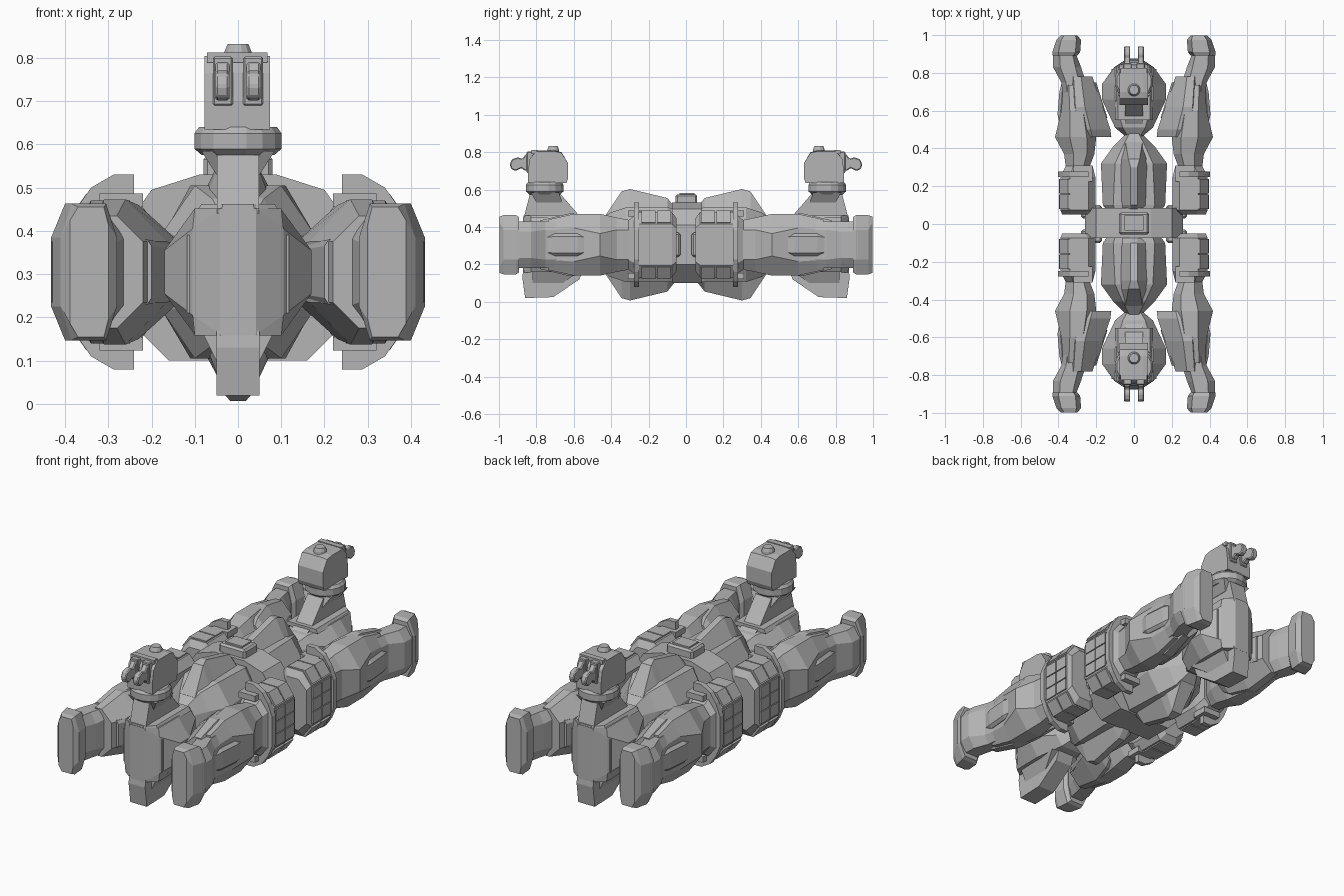
import bpy, bmesh, math

ZC = 0.305  # height of the horizontal symmetry plane of the hull
grey = bpy.data.materials.new("dark_grey")
grey.diffuse_color = (.46, .46, .46, 1)


def loft(name, rings, mx=False, my=True, bevel=0.0):
    """Skin a list of point rings, cap both ends and mirror about the world axes."""
    bm = bmesh.new()
    vs = [[bm.verts.new(p) for p in r] for r in rings]
    n = len(rings[0])
    for a, b in zip(vs, vs[1:]):
        for i in range(n):
            j = (i + 1) % n
            bm.faces.new((a[i], a[j], b[j], b[i]))
    bm.faces.new(vs[0])
    bm.faces.new(vs[-1])
    bmesh.ops.recalc_face_normals(bm, faces=bm.faces)
    me = bpy.data.meshes.new(name)
    bm.to_mesh(me)
    bm.free()
    me.materials.append(grey)
    ob = bpy.data.objects.new(name, me)
    bpy.context.collection.objects.link(ob)
    if bevel:
        b = ob.modifiers.new("bevel", 'BEVEL')
        b.width, b.segments = bevel, 1
    if mx or my:
        m = ob.modifiers.new("mirror", 'MIRROR')
        m.use_axis = (mx, my, False)
        m.use_mirror_merge = False
    return ob


def ring(y, x0, x1, x2, x3, h0, h, h3):
    """Eight-sided section at y: side heights h0 and h3, full height h between x1 and x2."""
    half = [(x0, h0), (x1, h), (x2, h), (x3, h3)]
    return ([(x, y, ZC + d) for x, d in half] +
            [(x, y, ZC - d) for x, d in reversed(half)])


def cring(y, w, wt, hs, h):
    return ring(y, -w, -wt, wt, w, hs, h, hs)


def prism_x(name, pts, a, b, **k):
    return loft(name, [[(x, y, z) for y, z in pts] for x in (a, b)], **k)


def prism_y(name, pts, a, b, **k):
    return loft(name, [[(x, y, z) for x, z in pts] for y in (a, b)], **k)


def box(name, x0, x1, y0, y1, z0, z1, **k):
    return prism_x(name, [(y0, z0), (y1, z0), (y1, z1), (y0, z1)], x0, x1, **k)


def disc(name, y, zr, n=16, **k):
    """Turned part about a vertical axis from (z, radius) pairs."""
    ang = [math.tau * (i + .5) / n for i in range(n)]
    return loft(name, [[(r * math.cos(t), y + r * math.sin(t), z) for t in ang]
                       for z, r in zr], **k)


# centre hull lobes and their ridges, above and below
loft("centre_hull", [cring(.04, .12, .09, .10, .19), cring(.10, .165, .11, .10, .20),
                     cring(.32, .175, .10, .09, .20), cring(.41, .11, .06, .08, .17),
                     cring(.48, .04, .025, .06, .11)])
loft("hull_ridge", [cring(.06, .07, .018, .18, .20), cring(.10, .07, .018, .19, .25),
                    cring(.30, .075, .018, .19, .298), cring(.345, .07, .03, .18, .285),
                    cring(.435, .05, .045, .12, .15)])

# centre cross block with its cap
prism_y("centre_block", [(-.26, .20), (-.19, .13), (-.16, .10), (-.07, .10), (.07, .10),
                         (.16, .10), (.19, .13), (.26, .20), (.26, .41), (.20, .495),
                         (.09, .53), (-.09, .53), (-.20, .495), (-.26, .41)],
        -.075, .085, my=False)
box("centre_cap", -.08, .08, -.055, .06, .50, .575, my=False, bevel=.01)
box("centre_cap_plate", -.05, .05, -.035, .045, .57, .583, my=False)
box("cross_frame", .17, .28, .03, .10, .24, .37, mx=True, bevel=.01)

# end hulls
loft("end_hull", [cring(.46, .04, .03, .06, .10), cring(.51, .10, .06, .08, .13),
                  cring(.66, .17, .10, .05, .145), cring(.74, .17, .10, .05, .145),
                  cring(.83, .105, .10, .10, .147), cring(.872, .042, .04, .145, .147)])
box("end_side_plate", .08, .118, .70, .82, .21, .39, mx=True)
loft("end_shoulder", [[(-w, .55, z), (w, .55, z), (w, .83, z), (v, .87, z),
                       (-v, .87, z), (-w, .83, z)]
                      for w, v, z in ((.10, .04, .44), (.085, .035, .462))])

# keel fins below the end hulls and necks above
prism_x("keel_fin", [(.87, .17), (.875, .13), (.86, .02), (.71, .025), (.57, .12), (.55, .17)],
        -.05, .05)
loft("keel_flank", [[(-w, a, z), (w, a, z), (w, b, z), (-w, b, z)] for w, a, b, z in
                    ((.085, .56, .82, .17), (.05, .66, .82, .10))])
prism_x("neck", [(.87, .44), (.835, .575), (.67, .575), (.57, .46), (.50, .42)], -.048, .048)
loft("neck_flare", [[(-w, a, z), (w, a, z), (w, b, z), (-w, b, z)] for w, a, b, z in
                    ((.05, .66, .80, .53), (.085, .68, .83, .585))])

# turrets
disc("turret_ring", .755, [(.575, .085), (.59, .103), (.625, .103), (.64, .092)])
loft("turret_body", [[(x, y, z) for y, z in
                      ((.64, .635), (.63, .66), (.63, .74), (.665, .80 - d), (.70, .808 - d),
                       (.80, .808 - d), (.835, .765), (.845, .70), (.845, .635))]
                     for x, d in ((-.078, .004), (-.05, 0), (.05, 0), (.074, .004))])
disc("turret_hatch", .71, [(.80, .034), (.815, .032), (.832, .025)], n=12)
box("gun_mount", .012, .058, .80, .852, .69, .803, mx=True, bevel=.004)
box("gun_crossbar", -.072, .068, .795, .825, .79, .812)
prism_x("gun_barrel", [(.84, .71), (.86, .70), (.88, .715), (.91, .70), (.935, .71),
                       (.942, .735), (.93, .762), (.90, .772), (.875, .765), (.855, .79),
                       (.78, .79), (.78, .71)], .02, .052, mx=True, bevel=.005)

# banded drums beside the centre block
loft("drum", [ring(.05, .23, .26, .33, .38, .10, .14, .09),
              ring(.075, .205, .24, .34, .39, .13, .175, .11),
              ring(.25, .205, .24, .34, .39, .13, .175, .11),
              ring(.31, .22, .25, .32, .36, .10, .13, .08)], mx=True)
for i in range(2):
    y0 = .08 + i * .082
    for j, (z0, z1) in enumerate(((.205, .268), (.273, .337), (.342, .405))):
        box(f"drum_panel_{i}_{j}", .37, .397, y0, y0 + .076, z0, z1, mx=True)
    for s in (1, -1):
        pts = [(.345, .165), (.385, .115), (.394, .12), (.35, .182), (.25, .182), (.25, .165)]
        prism_y(f"drum_band_{i}_{s}", [(x, ZC + s * d) for x, d in pts],
                y0, y0 + .076, mx=True)

# curved flange around each drum, open on the hull side
outer = [(.24, .225), (.288, .225), (.34, .195), (.375, .145), (.402, .08)]
inner = [(.375, .07), (.345, .13), (.315, .16), (.24, .165)]
flange = ([(x, ZC + d) for x, d in outer] + [(x, ZC - d) for x, d in reversed(outer)] +
          [(x, ZC - d) for x, d in reversed(inner)] + [(x, ZC + d) for x, d in inner])
prism_y("drum_flange", flange, .25, .278, mx=True)
for s in (1, -1):
    zs = sorted((ZC + s * .15, ZC + s * .182))
    box(f"flange_lug_{s}", .22, .32, .225, .31, *zs, mx=True)

# outrigger arms: leaning upper arm, inner slab, forearm and outside pod
loft("upper_arm", [ring(.29, .24, .27, .32, .36, .08, .13, .08),
                   ring(.37, .21, .25, .32, .37, .08, .145, .08),
                   ring(.46, .20, .25, .34, .418, .08, .165, .06),
                   ring(.60, .22, .27, .34, .385, .08, .165, .09),
                   ring(.735, .25, .29, .345, .375, .08, .135, .08)], mx=True)
loft("inner_slab", [ring(.46, .12, .22, .28, .30, .05, .13, .10),
                    ring(.50, .125, .23, .30, .32, .06, .155, .12),
                    ring(.62, .165, .26, .31, .33, .07, .168, .12),
                    ring(.78, .22, .28, .32, .34, .07, .13, .09)], mx=True)
loft("slab_plate", [ring(.56, .14, .15, .19, .20, .05, .065, .065),
                    ring(.75, .20, .21, .24, .25, .06, .075, .075)], mx=True)
loft("forearm", [ring(.66, .24, .28, .35, .375, .08, .125, .08),
                 ring(.75, .255, .29, .36, .385, .08, .125, .08),
                 ring(.83, .28, .31, .39, .428, .07, .125, .07),
                 ring(.92, .315, .33, .395, .43, .07, .125, .07)], mx=True)
loft("arm_pod", [ring(.53, .34, .35, .38, .395, .04, .05, .04),
                 ring(.58, .34, .35, .39, .405, .05, .06, .045),
                 ring(.70, .34, .35, .38, .395, .05, .06, .045),
                 ring(.74, .34, .35, .375, .385, .04, .05, .04)], mx=True)

# end feet
loft("foot", [ring(.892, .30, .32, .40, .432, .06, .148, .08),
              ring(.91, .285, .31, .40, .432, .08, .158, .08),
              ring(.975, .28, .305, .385, .41, .08, .158, .08),
              ring(.998, .30, .31, .37, .388, .11, .15, .12)], mx=True)
